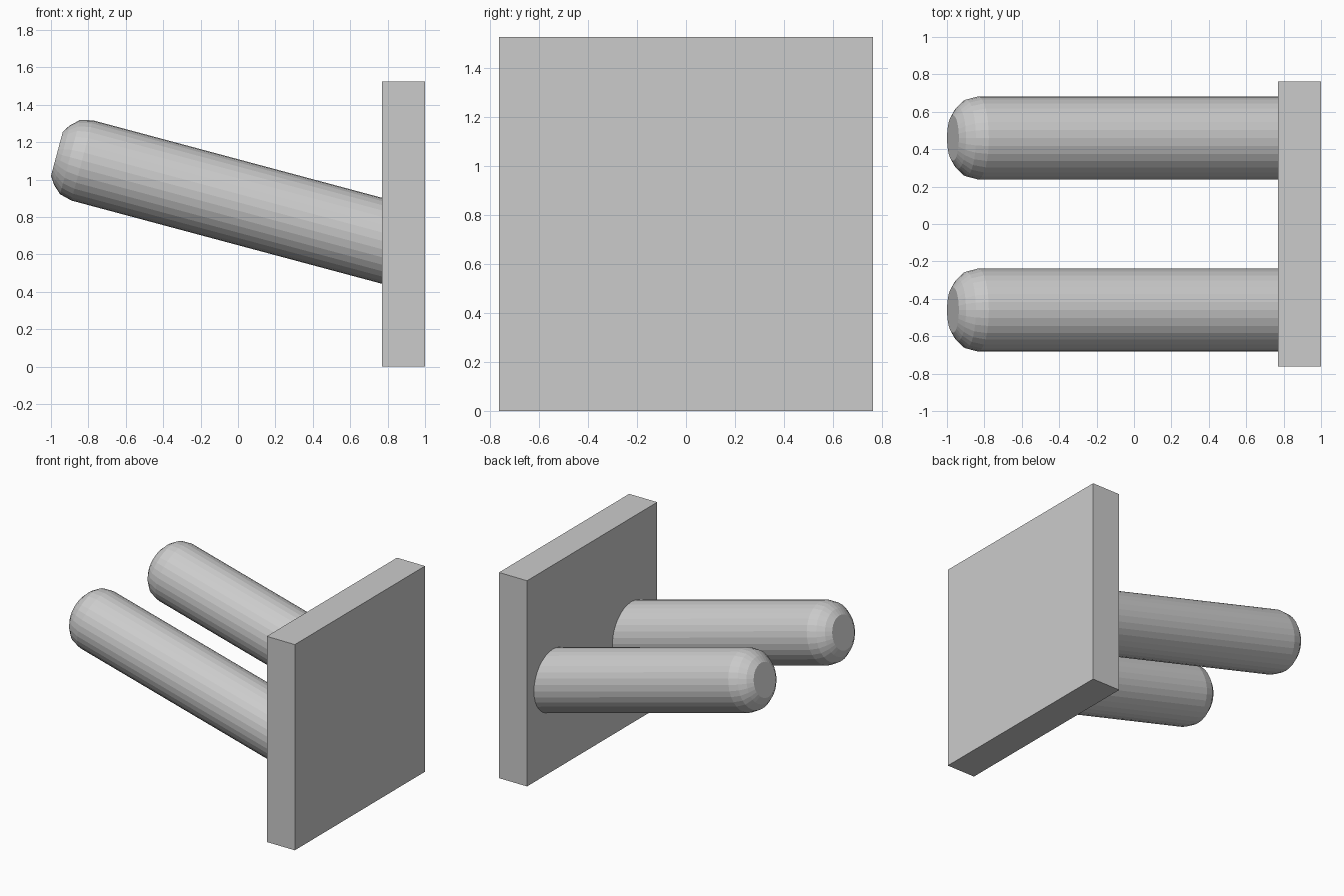
import bpy, bmesh
from math import sin, cos, pi, radians
from mathutils import Matrix

if "Cube" in bpy.data.objects:
    bpy.data.objects.remove(bpy.data.objects["Cube"])

SIDES = 32
TILT = radians(15)


def finish(bm, name):
    bmesh.ops.recalc_face_normals(bm, faces=bm.faces)
    mesh = bpy.data.meshes.new(name)
    bm.to_mesh(mesh)
    bm.free()
    obj = bpy.data.objects.new(name, mesh)
    bpy.context.collection.objects.link(obj)
    return obj


# Upright square wall plate
bm = bmesh.new()
bmesh.ops.create_cube(bm, size=1, matrix=Matrix.Translation((0.885, 0, 0.7625))
                      @ Matrix.Diagonal((0.23, 1.525, 1.525, 1)))
finish(bm, "back_plate")


# Faceted peg with a rounded tip: (distance behind tip, radius)
PROFILE = [(0, 0.122), (0.028, 0.165), (0.072, 0.205), (0.139, 0.222), (1.88, 0.222)]


def peg(name, y):
    bm = bmesh.new()
    rings = [[bm.verts.new((d, r * cos(2 * pi * i / SIDES), r * sin(2 * pi * i / SIDES)))
              for i in range(SIDES)] for d, r in PROFILE]
    for a, b in zip(rings, rings[1:]):
        for i in range(SIDES):
            j = (i + 1) % SIDES
            bm.faces.new((a[i], a[j], b[j], b[i]))
    bm.faces.new(rings[0])
    bm.faces.new(rings[-1])
    # Lean the peg so its tip rises away from the plate
    bm.transform(Matrix.Translation((-0.968, y, 1.139)) @ Matrix.Rotation(TILT, 4, 'Y'))
    finish(bm, name)


for side, y in (("front", -0.46), ("rear", 0.46)):
    peg(side + "_peg", y)
